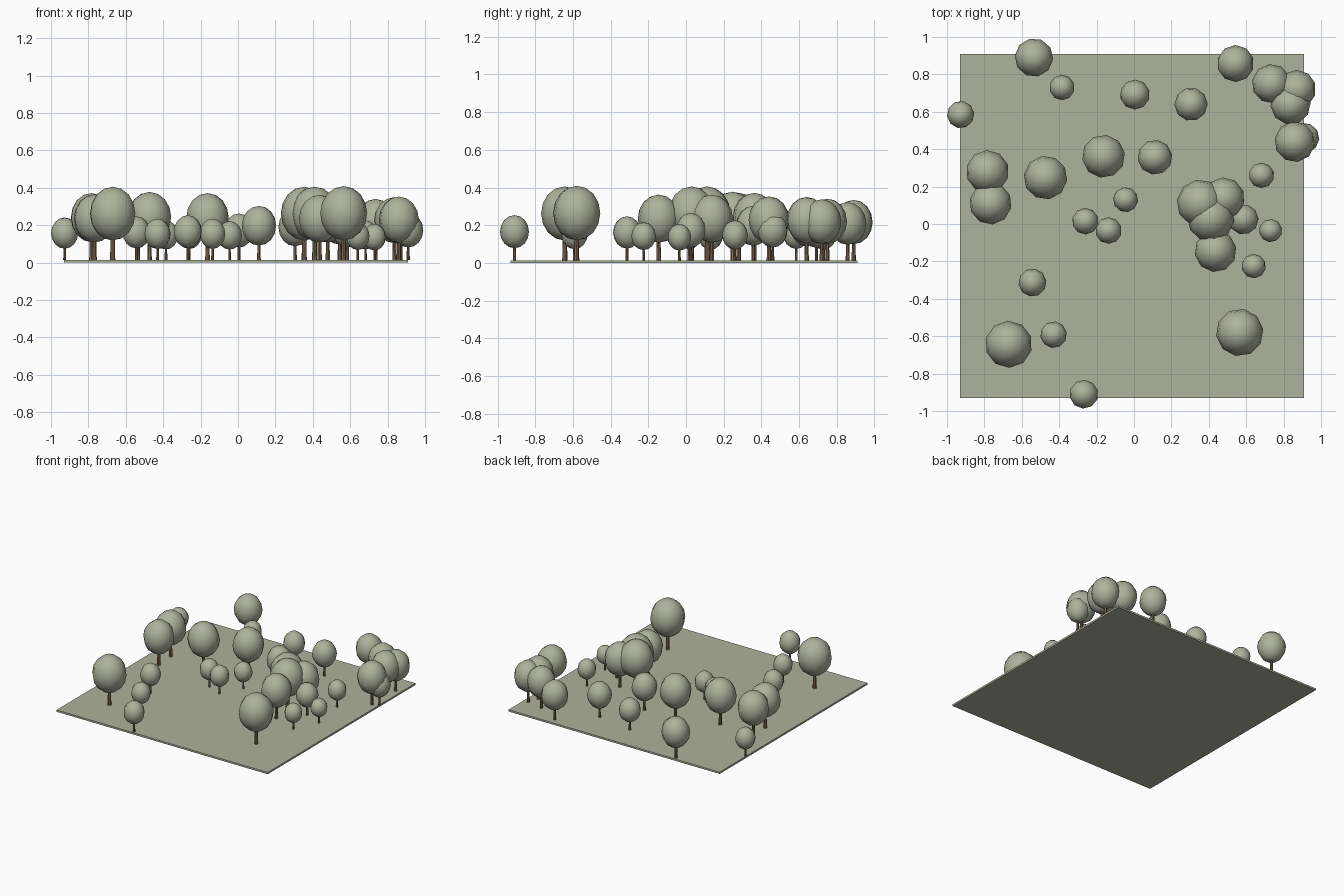
import bpy, bmesh, random
from mathutils import Matrix

if "Cube" in bpy.data.objects:
    bpy.data.objects.remove(bpy.data.objects["Cube"])

random.seed(4)


def material(name, colour):
    m = bpy.data.materials.new(name)
    m.diffuse_color = (*colour, 1)
    m.use_nodes = True
    m.node_tree.nodes["Principled BSDF"].inputs["Base Color"].default_value = m.diffuse_color
    return m


GROUND = material("sage ground", (0.42, 0.445, 0.333))
LEAF = material("sage leaf", (0.42, 0.45, 0.335))
BARK = material("brown bark", (0.24, 0.16, 0.09))


def make_object(name, bm, mat):
    mesh = bpy.data.meshes.new(name)
    bm.to_mesh(mesh)
    bm.free()
    mesh.materials.append(mat)
    obj = bpy.data.objects.new(name, mesh)
    bpy.context.collection.objects.link(obj)
    return obj


# Thin square ground slab
SLAB = 0.014
bm = bmesh.new()
bmesh.ops.create_cube(bm, size=1, matrix=Matrix.Translation((-0.01, -0.01, SLAB / 2))
                      @ Matrix.Diagonal((1.84, 1.84, SLAB, 1)))
make_object("ground", bm, GROUND)

# Trees: x, y, crown radius (all other sizes follow from the radius)
TREES = [
    (-.535, .89, .103), (-.385, .73, .068), (.005, .692, .08), (.305, .64, .089),
    (-.927, .585, .073), (.543, .858, .099), (.735, .75, .105), (.87, .72, .104),
    (.837, .64, .108), (.86, .44, .109), (.91, .46, .081), (-.163, .362, .115),
    (.112, .357, .093), (-.783, .28, .115), (-.767, .11, .113), (-.473, .248, .117),
    (-.045, .13, .067), (-.26, .015, .071), (-.136, -.035, .071), (.682, .26, .068),
    (.48, .137, .112), (.354, .112, .126), (.41, .03, .126), (.585, .025, .081),
    (.436, -.145, .112), (.73, -.035, .062), (.64, -.225, .065), (-.543, -.313, .075),
    (-.67, -.643, .126), (-.43, -.592, .071), (.565, -.58, .127), (-.268, -.91, .077),
]

for x, y, r in TREES:
    base = Matrix.Translation((x, y, SLAB)) @ Matrix.Rotation(random.uniform(0, 6.28), 4, 'Z')

    # Slightly tall faceted crown
    bm = bmesh.new()
    bmesh.ops.create_uvsphere(bm, u_segments=10, v_segments=8, radius=r,
                              matrix=base @ Matrix.Translation((0, 0, 1.97 * r))
                              @ Matrix.Diagonal((1, 1, 1.14, 1)))
    for f in bm.faces:
        f.smooth = True
    make_object("crown", bm, LEAF)

    # Tapered trunk reaching into the crown
    h = 1.3 * r
    bm = bmesh.new()
    bmesh.ops.create_cone(bm, cap_ends=True, segments=8, radius1=0.11 * r, radius2=0.085 * r,
                          depth=h, matrix=base @ Matrix.Translation((0, 0, h / 2)))
    make_object("trunk", bm, BARK)
